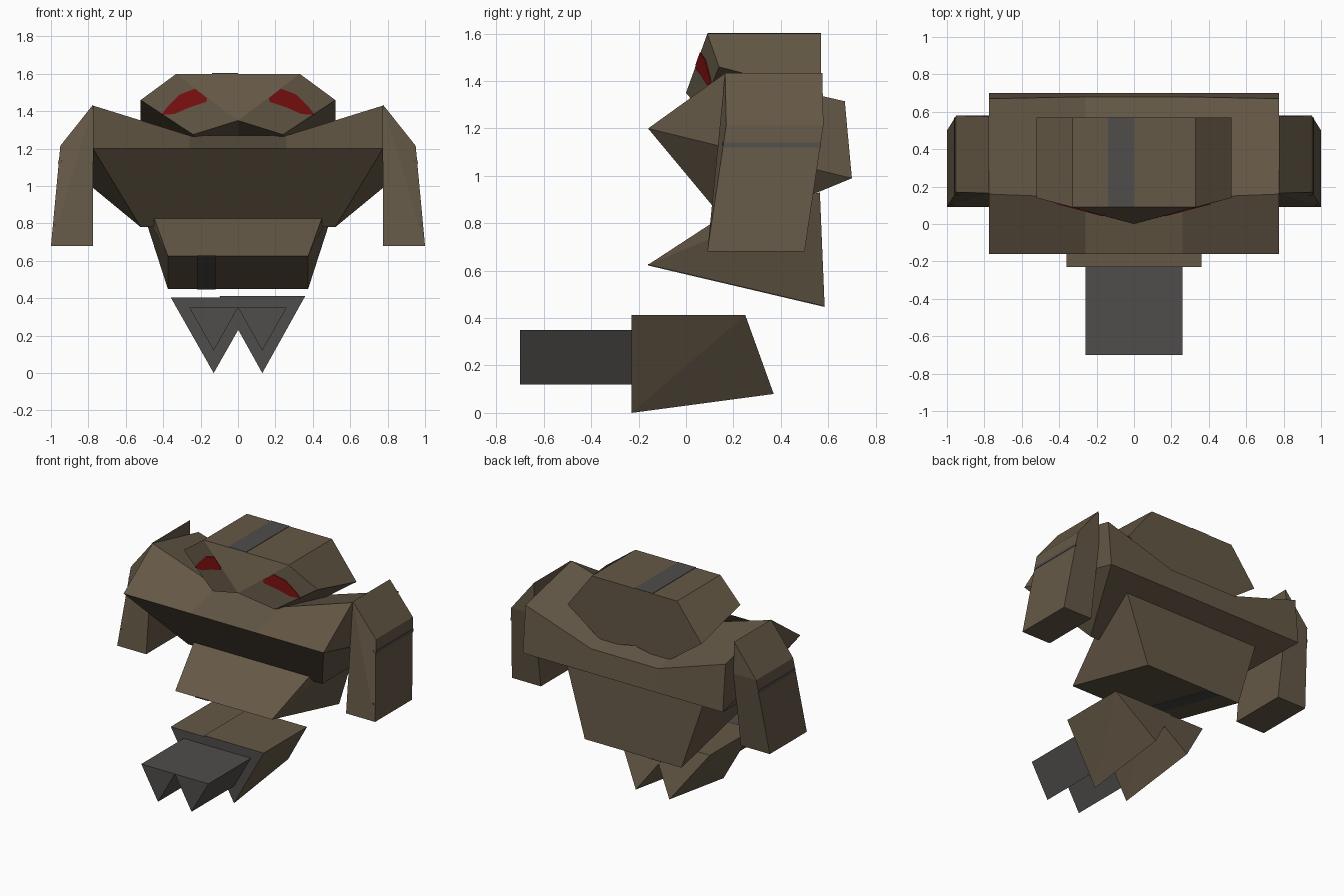
import bpy, bmesh
from mathutils import Vector

if "Cube" in bpy.data.objects:
    bpy.data.objects.remove(bpy.data.objects["Cube"])


def material(name, rgb):
    m = bpy.data.materials.new(name)
    m.use_nodes = True
    m.diffuse_color = (*rgb, 1)
    m.node_tree.nodes["Principled BSDF"].inputs["Base Color"].default_value = (*rgb, 1)
    return m


stone = material("brown_stone", (0.13, 0.099, 0.062))
grey = material("dark_grey", (0.08, 0.075, 0.07))
red = material("eye_red", (0.2, 0.005, 0.005))


def finish(name, bm, *mats):
    bmesh.ops.recalc_face_normals(bm, faces=bm.faces)
    mesh = bpy.data.meshes.new(name)
    bm.to_mesh(mesh)
    bm.free()
    for m in mats:
        mesh.materials.append(m)
    obj = bpy.data.objects.new(name, mesh)
    bpy.context.collection.objects.link(obj)
    return obj


def hull(name, points, *mats):
    bm = bmesh.new()
    verts = [bm.verts.new(p) for p in points]
    bmesh.ops.convex_hull(bm, input=verts)
    bmesh.ops.dissolve_limit(bm, angle_limit=0.02, verts=bm.verts, edges=bm.edges)
    return finish(name, bm, *mats)


def loft(name, loops, mat, first_cap=None):
    bm = bmesh.new()
    rings = [[bm.verts.new(p) for p in loop] for loop in loops]
    n = len(rings[0])
    for a, b in zip(rings, rings[1:]):
        for i in range(n):
            j = (i + 1) % n
            bm.faces.new((a[i], a[j], b[j], b[i]))
    for cap in first_cap or [range(n)]:
        bm.faces.new([rings[0][i] for i in cap])
    bm.faces.new(rings[-1])
    return finish(name, bm, mat)


def plate(name, points, mat, offset):
    # thin painted patch, raised just above the surface
    bm = bmesh.new()
    off = Vector(offset)
    low = [bm.verts.new(Vector(p) - off) for p in points]
    high = [bm.verts.new(Vector(p) + off) for p in points]
    n = len(points)
    bm.faces.new(low)
    bm.faces.new(high)
    for i in range(n):
        j = (i + 1) % n
        bm.faces.new((low[i], low[j], high[j], high[i]))
    return finish(name, bm, mat)


def both(points):
    return [(s * x, y, z) for s in (-1, 1) for x, y, z in points]


# Head: faceted brow block with a pointed face
def head_loop(side_z, low_z, mid_z, top_y, slope, mid_y):
    half = [(0.33, top_y, 1.6), (0.52, mid_y + 0.52 * slope, side_z),
            (0.24, mid_y + 0.24 * slope, low_z)]
    left = [(-x, y, z) for x, y, z in half]
    return left + [(0, mid_y, mid_z)] + half[::-1]


loft("head", [head_loop(1.46, 1.275, 1.35, 0.09, 0.268, 0),
              head_loop(1.35, 1.15, 1.2, 0.57, 0, 0.57)],
     stone, first_cap=[(0, 3, 6), (0, 1, 2, 3), (3, 4, 5, 6)])
plate("head_stripe", [(-0.14, 0.09, 1.6), (0, 0.09, 1.6), (0, 0.57, 1.6),
                      (-0.14, 0.57, 1.6)], grey, (0, 0, 0.003))

# Eyes follow the slanted cheeks
eye = [(0.41, 1.38), (0.38, 1.42), (0.31, 1.49), (0.23, 1.52),
       (0.165, 1.47), (0.17, 1.45), (0.26, 1.42), (0.34, 1.385)]
for side, s in (("left", 1), ("right", -1)):
    plate(side + "_eye", [(s * x, 0.268 * x, z) for x, z in eye], red, (0, -0.004, 0))

# Chest: wide slab that dips in the middle, over a tapering wedge
outer = [(-0.16, 1.2), (0.16, 1.43), (0.67, 1.315), (0.7, 0.99)]
inner = [(-0.16, 1.2), (0.14, 1.27), (0.68, 1.15), (0.7, 0.99)]
loft("chest", [[(x, y, z) for y, z in prof] for x, prof in
               ((-0.775, outer), (-0.26, inner), (0.26, inner), (0.775, outer))], stone)
hull("belly", both([(0.775, -0.16, 1.2), (0.775, 0.7, 0.99), (0.52, 0.19, 0.78)]), stone)

# Hips
hull("hips", both([(0.375, -0.16, 0.625), (0.375, 0.585, 0.45),
                   (0.53, 0.565, 0.93), (0.46, 0.2, 0.86)]), stone)
plate("hip_stripe", [(-0.22, -0.16, 0.625), (-0.12, -0.16, 0.625),
                     (-0.12, 0.585, 0.45), (-0.22, 0.585, 0.45)], grey, (0, 0, 0.003))

# Arms with sloped shoulders and thin bands
for side, s in (("left", 1), ("right", -1)):
    rows = [(0.775, 0.165, 1.435), (0.95, 0.17, 1.215), (0.775, 0.17, 1.215),
            (1.0, 0.09, 0.68), (0.775, 0.09, 0.68)]
    hull(side + "_arm", [(s * x, y + d, z) for x, y, z in rows for d in (0, 0.41)], stone)
    plate(side + "_arm_band", [(s * 0.957, 0.16, 1.14), (s * 0.957, 0.57, 1.14),
                               (s * 0.959, 0.57, 1.12), (s * 0.959, 0.16, 1.12)],
          grey, (0.003, 0, 0))
    for label, x0, x1, z, y in (("upper", 0.88, 0.95, 1.13, 0.157),
                                ("lower", 0.79, 0.98, 0.79, 0.106)):
        plate(side + "_" + label + "_mark",
              [(s * x0, y, z - 0.01), (s * x1, y, z - 0.01),
               (s * x1, y, z + 0.01), (s * x0, y, z + 0.01)], grey, (0, 0.004, 0))

# Feet: overlapping wedges with grey fronts, each with one claw
for side, s in (("left", 1), ("right", -1)):
    cx, lift = 0.13 * s, 0.004 * (1 + s)
    foot = hull(side + "_foot",
                [(cx + dx, y, z + lift) for dx in (-0.23, 0.23)
                 for y, z in ((-0.23, 0.405), (0.25, 0.405))]
                + [(cx, -0.23, 0), (cx, 0.37, 0.08)], stone, grey)
    for f in foot.data.polygons:
        f.material_index = int(f.normal.y < -0.9)
    hull(side + "_claw", [(cx + dx, y, z) for y in (-0.7, -0.225)
                          for dx, z in ((-0.13, 0.35), (0.13, 0.35), (0, 0.12))], grey)
